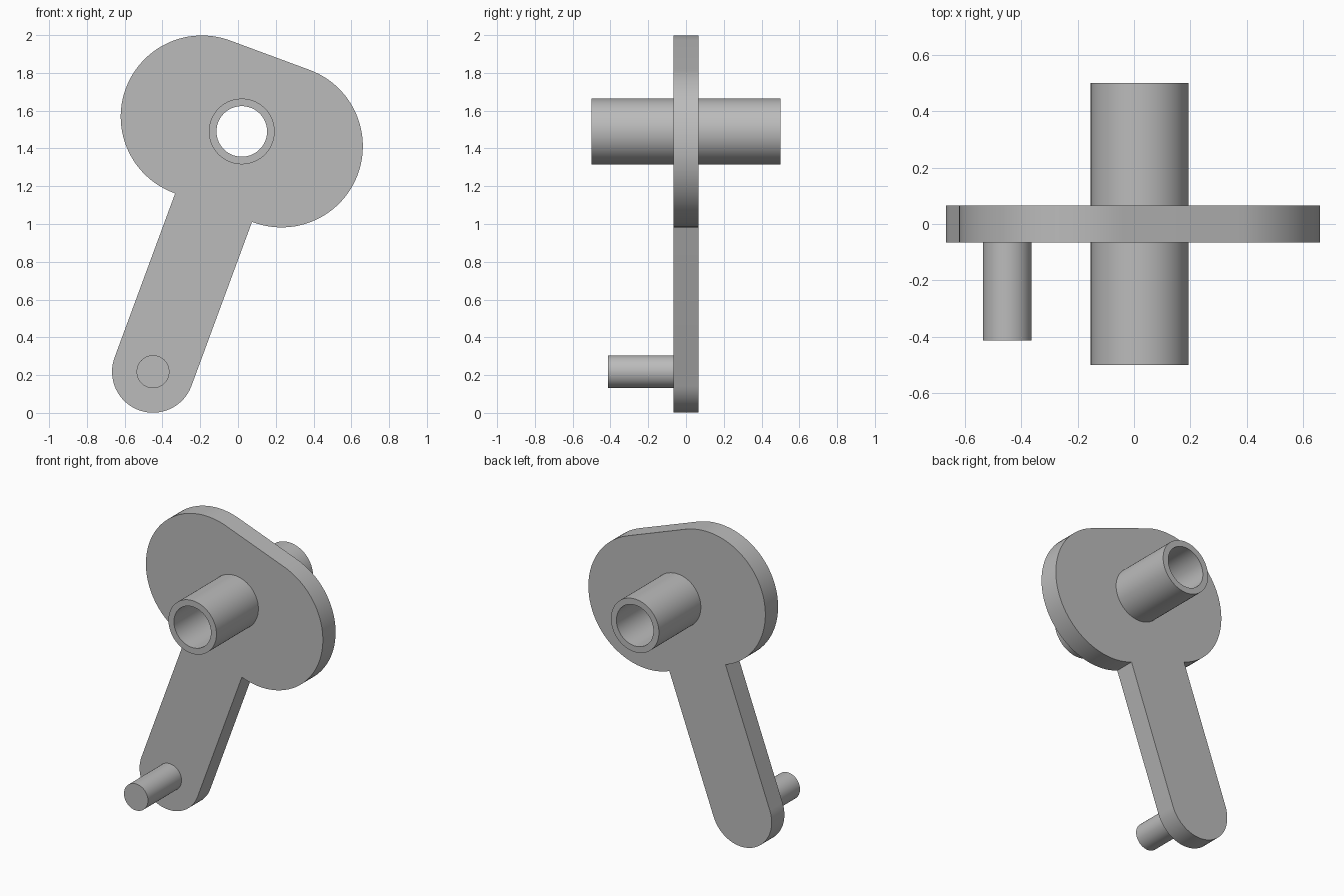
import bpy
import bmesh
from math import radians, pi, sin, cos
from mathutils import Vector

cube = bpy.data.objects.get("Cube")
if cube:
    bpy.data.objects.remove(cube, do_unlink=True)

# Material
grey = bpy.data.materials.new("plain_grey")
grey.use_nodes = True
colour = (0.5, 0.5, 0.5, 1)
grey.diffuse_color = colour
grey.node_tree.nodes["Principled BSDF"].inputs["Base Color"].default_value = colour

# Main dimensions, in the x-z plane
TILT = radians(20.3)
HUB = Vector((0.02, 1.49))
PIN = Vector((-0.45, 0.218))
ACROSS = Vector((cos(TILT), -sin(TILT)))
LOBE_R, LOBE_OFFSET, ARM_R = 0.43, 0.225, 0.217
TUBE_R, BORE_R, PIN_R = 0.174, 0.134, 0.087
HALF_THICK, SEGS = 0.066, 64


def arc(centre, radius, start, end, steps):
    """Points on an arc, with angles measured in the tilted frame."""
    angles = [start + (end - start) * i / steps - TILT for i in range(steps + 1)]
    return [centre + radius * Vector((cos(a), sin(a))) for a in angles]


def circle(centre, radius):
    return arc(centre, radius, 0, 2 * pi, SEGS)[:-1]


def extruded(name, loops, y0, y1):
    """Fill the region between closed loops and extrude it along y."""
    bm = bmesh.new()
    edges = []
    for loop in loops:
        verts = [bm.verts.new((p.x, y0, p.y)) for p in loop]
        edges += [bm.edges.new((v, verts[i - 1])) for i, v in enumerate(verts)]
    bmesh.ops.triangle_fill(bm, edges=edges, use_beauty=True)
    result = bmesh.ops.extrude_face_region(bm, geom=bm.faces[:], use_keep_orig=True)
    moved = [g for g in result["geom"] if isinstance(g, bmesh.types.BMVert)]
    bmesh.ops.translate(bm, verts=moved, vec=(0, y1 - y0, 0))
    bmesh.ops.recalc_face_normals(bm, faces=bm.faces[:])
    mesh = bpy.data.meshes.new(name)
    bm.to_mesh(mesh)
    bm.free()
    mesh.materials.append(grey)
    obj = bpy.data.objects.new(name, mesh)
    bpy.context.collection.objects.link(obj)
    bpy.ops.object.select_all(action="DESELECT")
    obj.select_set(True)
    bpy.context.view_layer.objects.active = obj
    bpy.ops.object.shade_smooth_by_angle(angle=radians(30))
    return obj


# Crank plate: two-lobed head and round-ended arm, with a hole for the tube
outline = (arc(HUB + ACROSS * LOBE_OFFSET, LOBE_R, -pi / 2, pi / 2, 48)
           + arc(HUB - ACROSS * LOBE_OFFSET, LOBE_R, pi / 2, 3 * pi / 2, 48)
           + arc(PIN, ARM_R, pi, 2 * pi, 32))
# Arm sides meet the underside of the head
up = Vector((sin(TILT), cos(TILT)))
outline.append(HUB + ACROSS * ARM_R - up * LOBE_R)
outline.insert(98, HUB - ACROSS * ARM_R - up * LOBE_R)
extruded("crank_plate", [outline, circle(HUB, TUBE_R)], -HALF_THICK, HALF_THICK)

# Hollow shaft tube through the head
extruded("shaft_tube", [circle(HUB, TUBE_R), circle(HUB, BORE_R)], -0.5, 0.5)

# Handle pin at the foot of the arm
extruded("handle_pin", [circle(PIN, PIN_R)], -0.413, -HALF_THICK)
